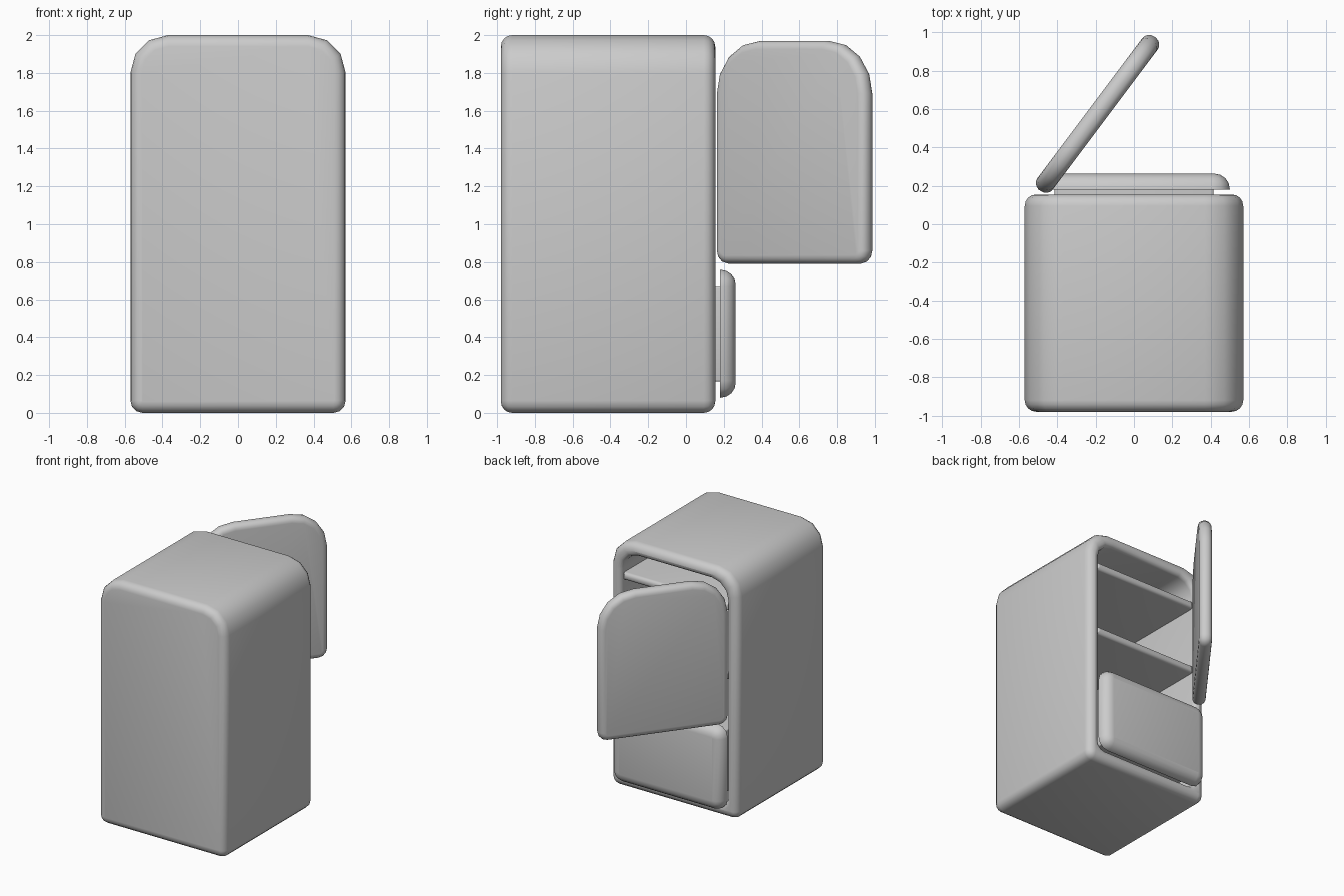
import bpy, bmesh, math

if "Cube" in bpy.data.objects:
    bpy.data.objects.remove(bpy.data.objects["Cube"])


def outline(w, z0, z1, rt, rb, d, y, nt=3, nb=3):
    """Rounded upright rectangle at depth y, inset by d."""
    w, z0, z1 = w - d, z0 + d, z1 - d
    rt, rb = max(rt - d, 0.004), max(rb - d, 0.004)
    corners = [(w - rt, z1 - rt, rt, 0, nt), (rt - w, z1 - rt, rt, 90, nt),
               (rb - w, z0 + rb, rb, 180, nb), (w - rb, z0 + rb, rb, 270, nb)]
    return [(cx + r * math.cos(math.radians(a + 90 * i / n)), y,
             cz + r * math.sin(math.radians(a + 90 * i / n)))
            for cx, cz, r, a, n in corners for i in range(n + 1)]


def loft(name, rings):
    """Skin the rings in order and cap both ends."""
    bm = bmesh.new()
    loops = [[bm.verts.new(p) for p in ring] for ring in rings]
    n = len(loops[0])
    for a, b in zip(loops, loops[1:]):
        for i in range(n):
            j = (i + 1) % n
            bm.faces.new((a[i], a[j], b[j], b[i]))
    bm.faces.new(loops[0])
    bm.faces.new(loops[-1])
    bmesh.ops.recalc_face_normals(bm, faces=bm.faces)
    mesh = bpy.data.meshes.new(name)
    bm.to_mesh(mesh)
    bm.free()
    ob = bpy.data.objects.new(name, mesh)
    bpy.context.collection.objects.link(ob)
    bpy.ops.object.select_all(action='DESELECT')
    ob.select_set(True)
    bpy.context.view_layer.objects.active = ob
    bpy.ops.object.shade_smooth_by_angle(angle=math.radians(40))
    return ob


def arc(b, n=4):
    """(inset, depth) steps of a quarter-round edge, from the end face to the side."""
    return [(b * (1 - math.sin(t)), b * (1 - math.cos(t)))
            for t in (math.pi / 2 * i / n for i in range(n + 1))]


def slab(name, shape, y0, y1, b0, b1, **kw):
    rings = [outline(*shape, d, y0 + e, **kw) for d, e in (arc(b0) if b0 else [(0, 0)])]
    rings += [outline(*shape, d, y1 - e, **kw) for d, e in reversed(arc(b1) if b1 else [(0, 0)])]
    return loft(name, rings)


# Hollow cabinet, open at the back, with a fully rounded rim
outer = (0.57, 0, 2, 0.2, 0.065)
inner = (0.47, 0.1, 1.9, 0.14, 0.06)
rings = [outline(*outer, d, -0.98 + e) for d, e in arc(0.06)]
rings += [outline(*outer, d, 0.155 - e) for d, e in reversed(arc(0.06))]
rings += [outline(*inner, -(0.04 - d), 0.155 - e) for d, e in
          [(0.04 * math.sin(t), 0.04 * (1 - math.cos(t))) for t in
           (math.pi / 2 * i / 4 for i in range(5))]]
rings.append(outline(*inner, 0, -0.88))
loft("cabinet", rings)

# Shelves with a rounded leading edge
for i, z in enumerate((1.14, 1.70)):
    slab(f"shelf_{i + 1}", (0.472, z - 0.03, z + 0.03, 0.005, 0.005), -0.88, 0.135, 0, 0.025)

# Open door, rounded all round
door = slab("door", (0.5, 0.79, 1.97, 0.28, 0.07), -0.05, 0.05, 0.045, 0.045, nt=4)
door.location = (-0.19, 0.575, 0)
door.rotation_euler.z = math.radians(53.13)

# Drawer face and the box behind it
slab("drawer_front", (0.5, 0.08, 0.76, 0.09, 0.09), 0.18, 0.263, 0, 0.08)
slab("drawer_box", (0.415, 0.165, 0.67, 0.01, 0.01), -0.75, 0.185, 0, 0)
